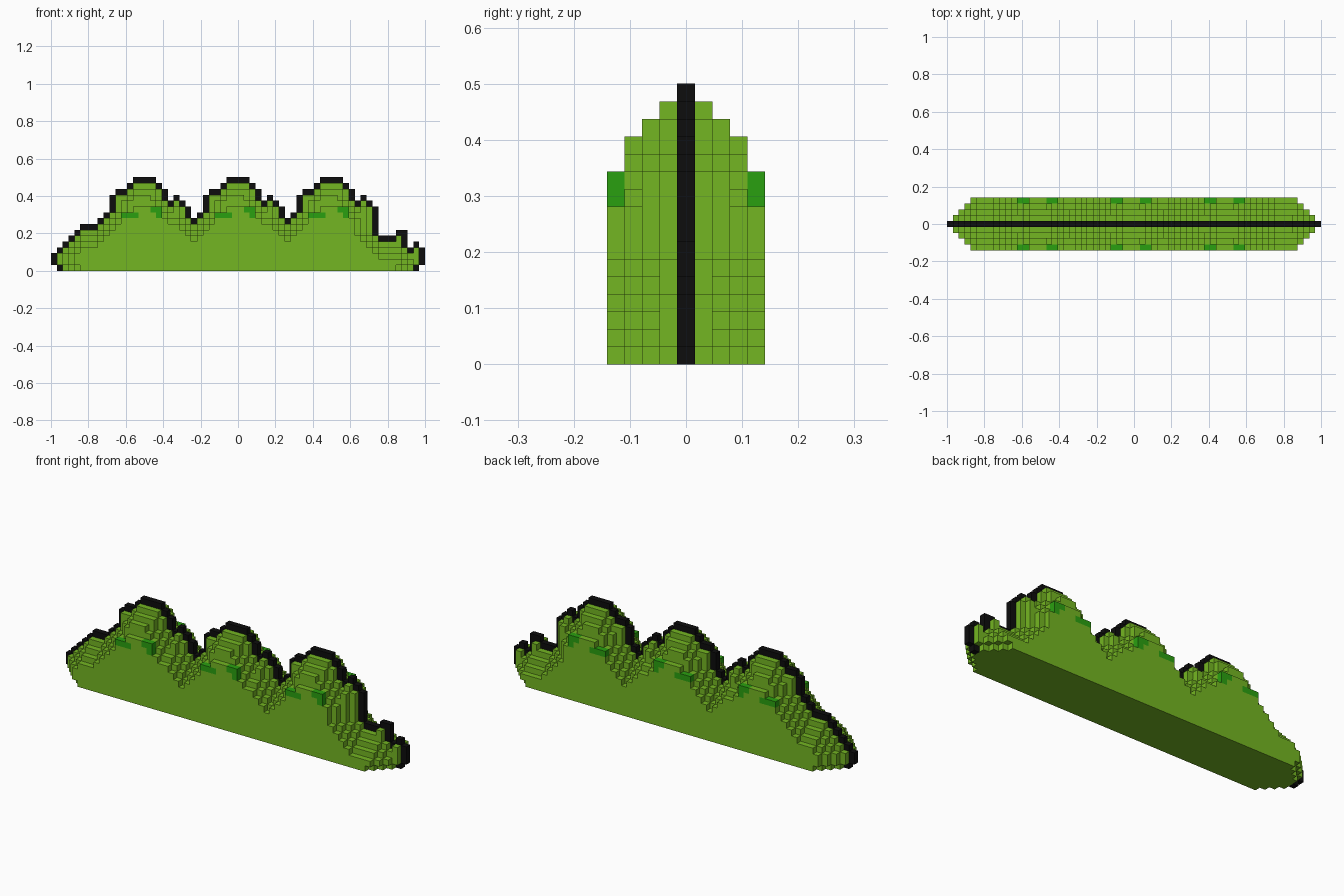
import bpy, bmesh

if "Cube" in bpy.data.objects:
    bpy.data.objects.remove(bpy.data.objects["Cube"], do_unlink=True)

V = 2 / 64  # cube size


def material(name, rgb):
    m = bpy.data.materials.new(name)
    m.use_nodes = True
    m.diffuse_color = (*rgb, 1)
    m.node_tree.nodes["Principled BSDF"].inputs["Base Color"].default_value = (*rgb, 1)
    return m


leaf = material("leaf green", (0.175, 0.468, 0.016))
shade = material("deep green", (0.023, 0.352, 0.005))
black = material("outline black", (0.004, 0.004, 0.004))

# Column heights: left slope, three repeated humps, ragged right end
slope = [3, 4, 5, 6, 7, 8, 8, 8]
hump = [9, 10, 13, 14, 14, 15, 16, 16, 16, 16, 15, 14, 12, 13, 12, 11]
tail = [6, 6, 6, 7, 7, 4, 5, 4]
heights = slope + hump * 3 + tail

outline_shape = {(x, z) for x, h in enumerate(heights) for z in range(h)}
outline_shape -= {(0, 0), (63, 0)}


def erode(cells):
    """Keep cells with filled neighbours; the flat base stays open."""
    return {(x, z) for x, z in cells
            if (x - 1, z) in cells and (x + 1, z) in cells
            and (x, z + 1) in cells and (z == 0 or (x, z - 1) in cells)}


# Each layer away from the middle is one cube smaller
layers = [outline_shape]
for i in range(4):
    layers.append(erode(layers[-1]))
layers[4] = {c for c in layers[4] if c[1] < 11}

rim = {(x, 0, z) for x, z in outline_shape - layers[1]}
body = {(x, 0, z) for x, z in layers[1]}
for k in range(1, 5):
    body |= {(x, s * k, z) for x, z in layers[k] for s in (-1, 1)}

# Deep green patches on both sides of each hump
patch_cells = [(12, 9), (13, 9), (14, 9), (17, 10), (18, 10), (18, 9)]
patches = {(x + 16 * n, s * 4, z) for x, z in patch_cells for n in range(3) for s in (-1, 1)}
body -= patches
solid = rim | body | patches

# Corner offsets of the six cube sides
SIDES = {
    (1, 0, 0): [(1, 0, 0), (1, 1, 0), (1, 1, 1), (1, 0, 1)],
    (-1, 0, 0): [(0, 0, 0), (0, 0, 1), (0, 1, 1), (0, 1, 0)],
    (0, 1, 0): [(0, 1, 0), (0, 1, 1), (1, 1, 1), (1, 1, 0)],
    (0, -1, 0): [(0, 0, 0), (1, 0, 0), (1, 0, 1), (0, 0, 1)],
    (0, 0, 1): [(0, 0, 1), (1, 0, 1), (1, 1, 1), (0, 1, 1)],
    (0, 0, -1): [(0, 0, 0), (0, 1, 0), (1, 1, 0), (1, 0, 0)],
}


def cubes(name, cells, mat):
    """Build the exposed cube sides of a set of cells."""
    bm = bmesh.new()
    for x, y, z in sorted(cells):
        for (dx, dy, dz), corners in SIDES.items():
            if (x + dx, y + dy, z + dz) in solid:
                continue
            bm.faces.new([bm.verts.new(((x + a - 32) * V, (y + b - 0.5) * V, (z + c) * V))
                          for a, b, c in corners])
    bmesh.ops.remove_doubles(bm, verts=bm.verts[:], dist=V / 100)
    mesh = bpy.data.meshes.new(name)
    bm.to_mesh(mesh)
    bm.free()
    mesh.materials.append(mat)
    obj = bpy.data.objects.new(name, mesh)
    bpy.context.collection.objects.link(obj)


cubes("hedge_body", body, leaf)
cubes("hedge_outline", rim, black)
cubes("hedge_patches", patches, shade)
